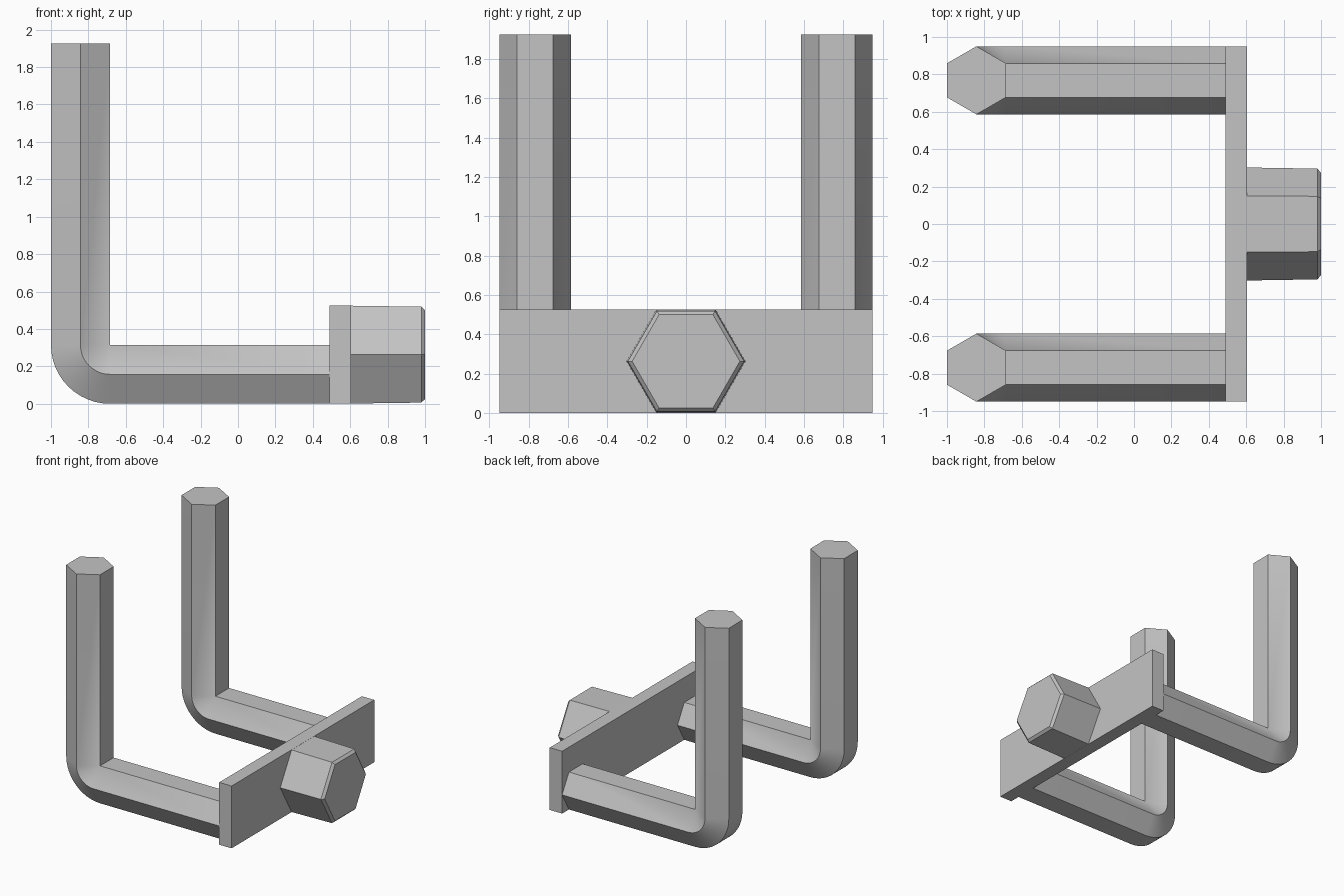
import bpy, bmesh
from math import cos, sin, pi, radians

cube = bpy.data.objects.get("Cube")
if cube:
    bpy.data.objects.remove(cube)

grey = bpy.data.materials.new("plain grey")
grey.use_nodes = True
colour = (0.55, 0.55, 0.55, 1)
grey.diffuse_color = colour
grey.node_tree.nodes["Principled BSDF"].inputs["Base Color"].default_value = colour


def finish(name, bm):
    bmesh.ops.remove_doubles(bm, verts=bm.verts, dist=0.0005)
    bmesh.ops.recalc_face_normals(bm, faces=bm.faces)
    mesh = bpy.data.meshes.new(name)
    bm.to_mesh(mesh)
    bm.free()
    mesh.materials.append(grey)
    obj = bpy.data.objects.new(name, mesh)
    bpy.context.collection.objects.link(obj)
    bpy.ops.object.select_all(action='DESELECT')
    obj.select_set(True)
    bpy.context.view_layer.objects.active = obj
    bpy.ops.object.shade_smooth_by_angle(angle=radians(30))
    return obj


def loft(name, rings):
    """Skin a list of equal-sized point rings and cap both ends."""
    bm = bmesh.new()
    loops = [[bm.verts.new(p) for p in ring] for ring in rings]
    n = len(loops[0])
    for a, b in zip(loops, loops[1:]):
        for i in range(n):
            j = (i + 1) % n
            bm.faces.new((a[i], a[j], b[j], b[i]))
    bm.faces.new(loops[0])
    bm.faces.new(loops[-1])
    return finish(name, bm)


# Hexagonal bent arms: upright, quarter bend, then a level run to the plate
APOTHEM = 0.1575
RADIUS = APOTHEM / cos(pi / 6)
BEND_X, BEND_Z = -1 + 2 * APOTHEM, 2 * APOTHEM
STEPS = 12


def arm_ring(angle, y, dx=0, dz=0):
    ring = []
    for k in range(6):
        t = pi / 6 + k * pi / 3
        r = APOTHEM + RADIUS * cos(t)
        ring.append((BEND_X + r * cos(angle) + dx, y + RADIUS * sin(t),
                     BEND_Z + r * sin(angle) + dz))
    return ring


for name, y in (("front_arm", -0.768), ("back_arm", 0.768)):
    rings = [arm_ring(pi, y, dz=1.925 - BEND_Z)]
    rings += [arm_ring(pi + pi / 2 * i / STEPS, y) for i in range(STEPS + 1)]
    rings.append(arm_ring(1.5 * pi, y, dx=0.49 - BEND_X))
    loft(name, rings)

# Cross plate joining the arms
loft("cross_plate", [[(x, -0.95, 0), (x, 0.95, 0), (x, 0.95, 0.525), (x, -0.95, 0.525)]
                     for x in (0.49, 0.605)])

# Slightly tapered hexagonal knob with a chamfered end
loft("hex_knob", [[(x, r * cos(k * pi / 3), 0.2625 + r * sin(k * pi / 3)) for k in range(6)]
                  for x, r in ((0.605, 0.302), (0.98, 0.296), (1.0, 0.274))])
